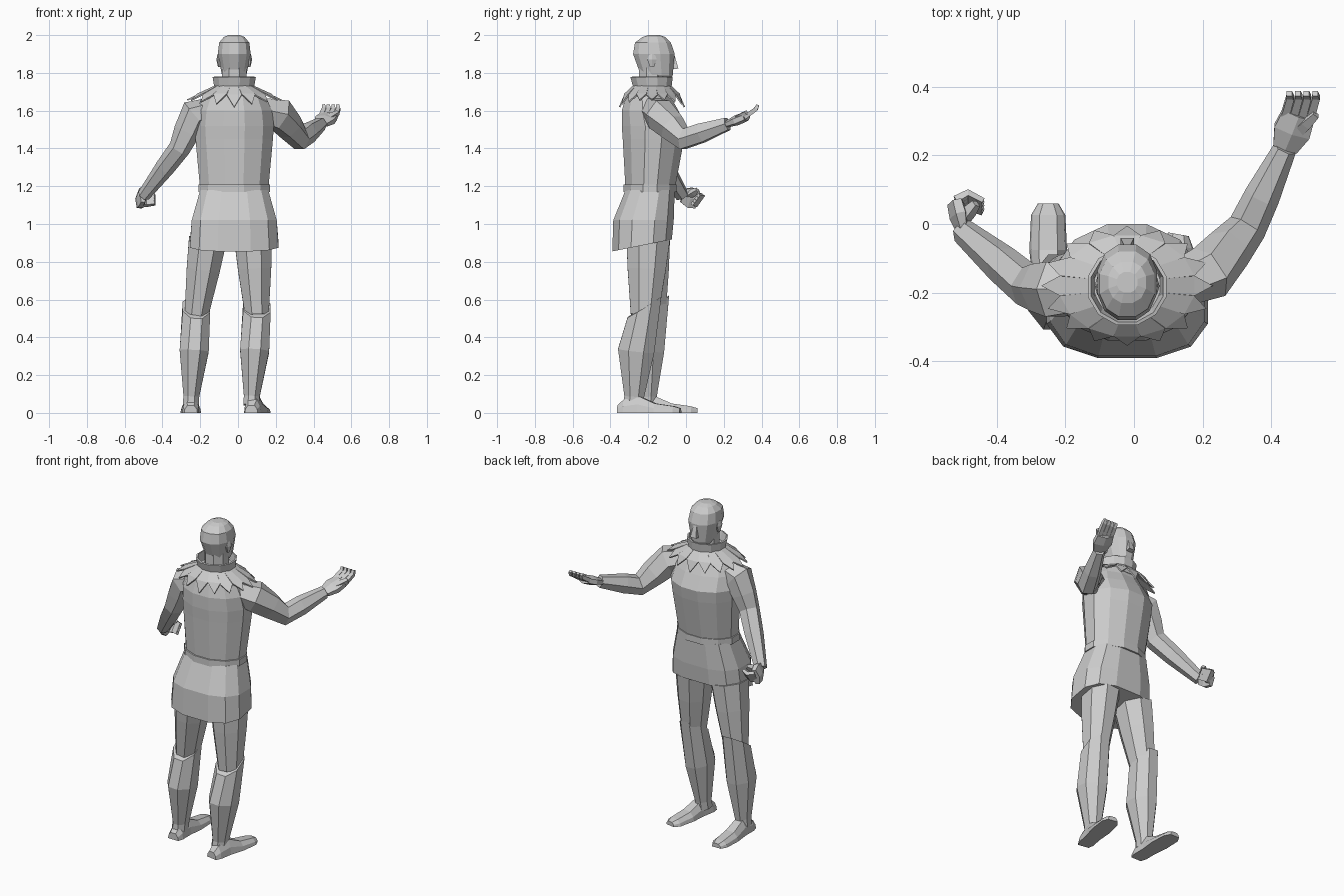
import bpy, bmesh, math
from mathutils import Vector

if "Cube" in bpy.data.objects:
    bpy.data.objects.remove(bpy.data.objects["Cube"], do_unlink=True)

MIDDLE = Vector((-.02, -.18, 0))
SIDEWAYS = Vector((1, 0, 0))
FORWARD = Vector((0, 1, 0))
UP = Vector((0, 0, 1))

shade = (.6, .6, .6, 1)
grey = bpy.data.materials.new("stone grey")
grey.use_nodes = True
grey.diffuse_color = shade
grey.node_tree.nodes["Principled BSDF"].inputs["Base Color"].default_value = shade


def finish(name, bm, thickness=0):
    bmesh.ops.recalc_face_normals(bm, faces=bm.faces)
    mesh = bpy.data.meshes.new(name)
    bm.to_mesh(mesh)
    bm.free()
    mesh.materials.append(grey)
    part = bpy.data.objects.new(name, mesh)
    bpy.context.scene.collection.objects.link(part)
    if thickness:
        part.modifiers.new("thickness", "SOLIDIFY").thickness = thickness


def skin(name, rings, thickness=0):
    """Join equal rings of points; a thickness leaves the ends open."""
    bm = bmesh.new()
    loops = [[bm.verts.new(point) for point in ring] for ring in rings]
    for lower, upper in zip(loops, loops[1:]):
        for i in range(len(lower)):
            bm.faces.new((lower[i - 1], lower[i], upper[i], upper[i - 1]))
    if not thickness:
        bm.faces.new(loops[0])
        bm.faces.new(loops[-1])
    finish(name, bm, thickness)


def oval(centre, across, along, sides, power=1):
    """Polygon that fills the given half axes; a low power makes it boxy."""
    step = math.tau / sides
    fit = 1 / math.cos(step / 2)

    def bulge(value):
        return math.copysign(abs(value * fit) ** power, value)
    angles = [step * (i + .5) for i in range(sides)]
    return [centre + across * bulge(math.cos(a)) + along * bulge(math.sin(a)) for a in angles]


def tilt(ring, start, slope):
    for point in ring:
        point.z += slope * (point.y - start)


def stack(name, rows, sides=12, thickness=0, power=1, lip=0):
    """Level rings, each given as height, half width, back and front."""
    rings = []
    for height, half, back, front in rows:
        centre = Vector((MIDDLE.x, (back + front) / 2, height))
        rings.append(oval(centre, SIDEWAYS * half, FORWARD * (front - back) / 2,
                          sides, power))
    tilt(rings[0], rows[0][2], lip)
    skin(name, rings, thickness)


def tube(name, joints, radii, side, flat=1, sides=6, lip=0):
    """Limb through joints; lip raises the front of the first ring."""
    rings = []
    for i, (joint, radius) in enumerate(zip(joints, radii)):
        before, after = joints[max(i - 1, 0)], joints[min(i + 1, len(joints) - 1)]
        course = (after - before).normalized()
        across = (side - course * side.dot(course)).normalized()
        along = course.cross(across)
        rings.append(oval(joint, across * radius, along * radius * flat, sides))
    tilt(rings[0], joints[0].y, lip)
    skin(name, rings)


# Tunic and belt
WAIST = (1.18, .18, -.32, -.06)
stack("tunic_torso", [WAIST, (1.45, .205, -.335, -.01), (1.52, .21, -.34, 0),
                      (1.6, .2, -.34, -.04), (1.67, .17, -.32, -.08),
                      (1.73, .1, -.27, -.09)])
stack("tunic_skirt", [(.855, .235, -.39, -.075), (1.02, .225, -.385, -.065), WAIST],
      power=.75, lip=.2)
stack("belt", [(height, .19, -.33, -.05) for height in (1.17, 1.21)])

# Neck, collar and head
stack("neck", [(height, .065, -.25, -.11) for height in (1.7, 1.83)], sides=8)
stack("standing_collar", [(1.69, .09, -.26, -.09), (1.78, .105, -.285, -.08)],
      thickness=.01)
stack("head", [(1.76, .045, -.18, -.08), (1.79, .065, -.24, -.07),
               (1.9, .087, -.28, -.06), (1.96, .08, -.27, -.08),
               (1.99, .055, -.23, -.11), (2, .03, -.2, -.14)], power=.9)

nose_bridge = Vector((MIDDLE.x, -.07, 1.89))
nose_tip = Vector((MIDDLE.x, -.06, 1.82))
tube("nose", [nose_bridge, nose_tip], (.01, .02), SIDEWAYS, sides=4)
for label, way in (("left", 1), ("right", -1)):
    lobe = MIDDLE + SIDEWAYS * way * .08 + UP * 1.83
    tube(label + "_ear", [lobe, lobe + UP * .04, lobe + UP * .07], (.01, .025, .015),
         FORWARD, flat=.5)

# Pointed cape made of petals around the neck
bm = bmesh.new()
PETALS = 16


def cape_point(turn, wide, deep, height):
    angle = math.tau * turn / PETALS
    return bm.verts.new(MIDDLE + SIDEWAYS * wide * math.cos(angle)
                        + FORWARD * deep * math.sin(angle) + UP * height)


for petal in range(PETALS):
    left, right = petal - .5, petal + .5
    overlap = .005 * (petal % 2)
    lift = .04 * abs(math.cos(math.tau * petal / PETALS))
    shoulder_line = [cape_point(turn, .2, .15, 1.685 + overlap) for turn in (right, left)]
    neck_line = [cape_point(turn, .1, .1, 1.735) for turn in (left, right)]
    bm.faces.new(neck_line + shoulder_line)
    bm.faces.new(shoulder_line[::-1] + [cape_point(petal, .25, .175, 1.62 + lift)])
bmesh.ops.remove_doubles(bm, verts=bm.verts, dist=.001)
finish("pointed_cape", bm, thickness=.008)


# Legs with boots
def foot(name, heel, toe):
    across = (toe - heel).cross(UP).normalized()
    outline = ((-1, 0), (1, 0), (.9, .5), (.5, 1), (-.5, 1), (-.9, .5))
    sections = ((0, .035, .04), (.1, .045, .07), (.33, .045, .09), (.6, .055, .05),
                (.9, .05, .035), (1, .03, .025))
    skin(name, [[heel.lerp(toe, t) + across * half * x + UP * height * z
                 for x, z in outline] for t, half, height in sections])


def leg(label, hip, knee, ankle, heel, toe):
    tube(label + "_thigh", [hip, hip.lerp(knee, .4), knee], (.1, .088, .063),
         SIDEWAYS, flat=1.15, sides=8)
    calf = knee.lerp(ankle, .4) - FORWARD * .02
    shin = knee.lerp(ankle, .9)
    tube(label + "_boot", [knee + UP * .04, calf, shin, ankle], (.073, .077, .042, .042),
         SIDEWAYS, flat=1.25, sides=8, lip=.8)
    foot(label + "_foot", heel, toe)


leg("left", hip=Vector((.08, -.2, .92)), knee=Vector((.1, -.22, .52)),
    ankle=Vector((.07, -.28, .04)), heel=Vector((.07, -.36, 0)),
    toe=Vector((.13, -.03, 0)))
leg("right", hip=Vector((-.16, -.2, .92)), knee=Vector((-.22, -.18, .52)),
    ankle=Vector((-.25, -.21, .04)), heel=Vector((-.25, -.28, 0)),
    toe=Vector((-.25, .06, 0)))


# Arms and hands
def arm(label, root, shoulder, elbow, wrist, side):
    joints = [root, shoulder, shoulder.lerp(elbow, .5), elbow, elbow.lerp(wrist, .4), wrist]
    tube(label + "_arm", joints, (.06, .08, .068, .055, .05, .033), side, flat=.9)


def hand(label, wrist, knuckle, tip, spread, thumb):
    reach = knuckle - wrist
    tube(label + "_palm", [wrist, wrist + reach * .5, knuckle], (.036, .054, .048),
         spread, flat=.45)
    root = wrist + reach * .3
    tube(label + "_thumb", [root, root.lerp(thumb, .6), thumb], (.016, .015, .01),
         spread, sides=4)
    for finger in range(4):
        offset = spread * (finger - 1.5)
        bend = knuckle.lerp(tip, .5) + reach * .2
        joints = [point + offset for point in (knuckle - reach * .1, bend, tip)]
        tube(f"{label}_finger_{finger + 1}", joints, (.012, .011, .008), spread, sides=4)


left_wrist = Vector((.44, .22, 1.53))
arm("left", Vector((.1, -.19, 1.61)), Vector((.22, -.14, 1.58)),
    Vector((.33, -.01, 1.45)), left_wrist, UP)
hand("left", left_wrist, knuckle=Vector((.48, .32, 1.57)), tip=Vector((.49, .38, 1.63)),
     spread=SIDEWAYS * .025, thumb=Vector((.53, .32, 1.59)))

right_wrist = Vector((-.5, -.02, 1.15))
arm("right", Vector((-.13, -.19, 1.61)), Vector((-.23, -.19, 1.58)),
    Vector((-.31, -.18, 1.4)), right_wrist, FORWARD)
hand("right", right_wrist, knuckle=Vector((-.52, .06, 1.13)), tip=Vector((-.44, .05, 1.13)),
     spread=Vector((0, -.01, -.014)), thumb=Vector((-.46, .06, 1.18)))
